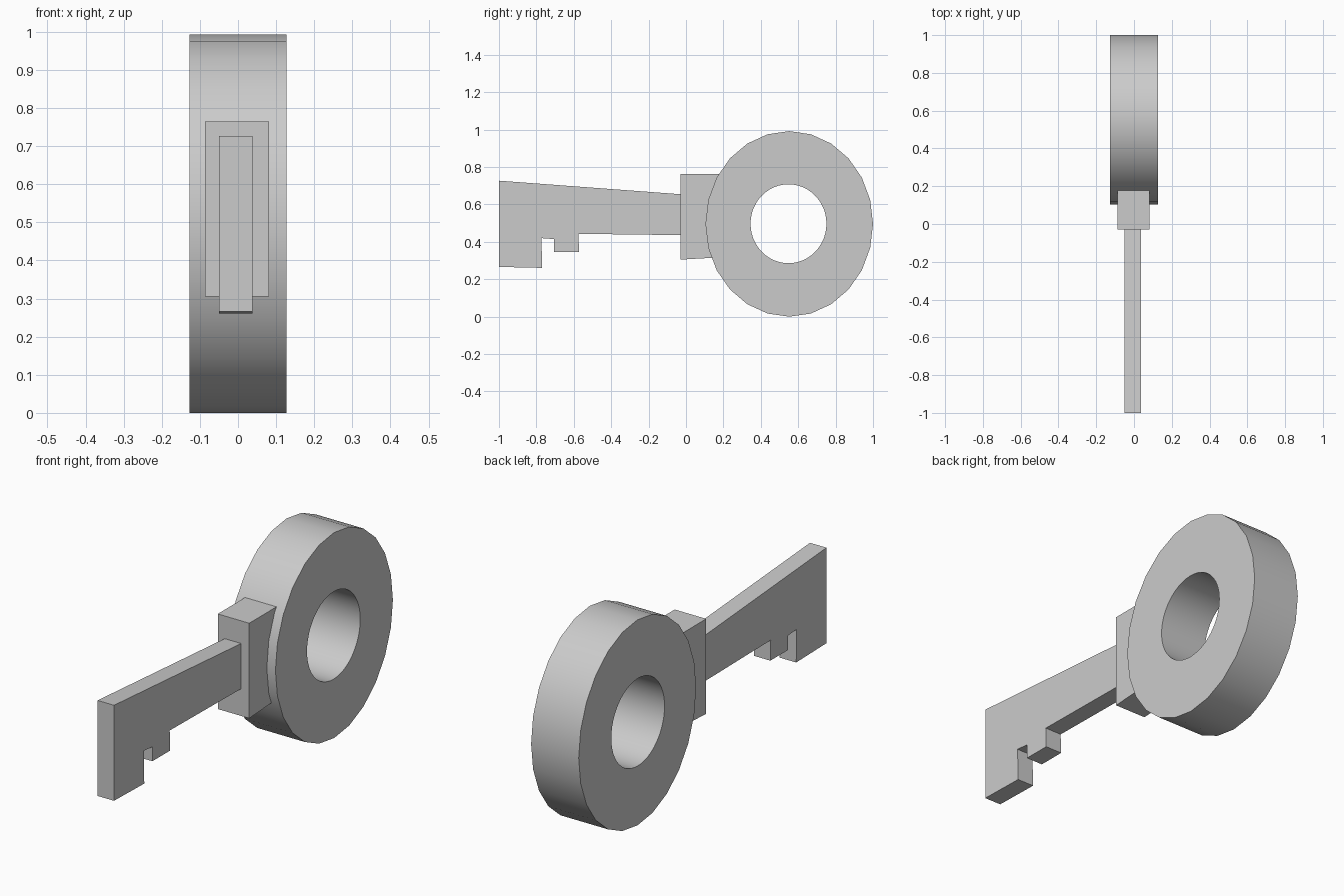
import bpy, bmesh
from math import sin, cos, pi

if "Cube" in bpy.data.objects:
    bpy.data.objects.remove(bpy.data.objects["Cube"])


def ellipse(cy, cz, ry, rz, sides):
    return [(cy + ry * cos(2 * pi * i / sides), cz + rz * sin(2 * pi * i / sides))
            for i in range(sides)]


def slab(name, loops, x0, x1, smooth=False):
    """Fill closed (y, z) outlines, later ones being holes, and extrude along x."""
    bm = bmesh.new()
    edges = []
    for loop in loops:
        vs = [bm.verts.new((x0, y, z)) for y, z in loop]
        edges += [bm.edges.new((vs[i - 1], vs[i])) for i in range(len(vs))]
    if len(loops) == 1:
        bmesh.ops.contextual_create(bm, geom=edges)
    else:
        bmesh.ops.triangle_fill(bm, edges=edges, use_beauty=True)
    ext = bmesh.ops.extrude_face_region(bm, geom=bm.faces[:])
    moved = [g for g in ext["geom"] if isinstance(g, bmesh.types.BMVert)]
    bmesh.ops.translate(bm, verts=moved, vec=(x1 - x0, 0, 0))
    bmesh.ops.recalc_face_normals(bm, faces=bm.faces[:])
    mesh = bpy.data.meshes.new(name)
    bm.to_mesh(mesh)
    bm.free()
    obj = bpy.data.objects.new(name, mesh)
    bpy.context.collection.objects.link(obj)
    if smooth:
        bpy.ops.object.select_all(action='DESELECT')
        obj.select_set(True)
        bpy.context.view_layer.objects.active = obj
        bpy.ops.object.shade_smooth_by_angle(angle=pi / 6)
    return obj


# Ring handle: 24-sided rim with a rounder finger hole
slab("ring_handle",
     [ellipse(0.552, 0.496, 0.448, 0.496, 24), ellipse(0.548, 0.497, 0.203, 0.211, 48)],
     -0.127, 0.127, smooth=True)

# Collar block joining the handle to the blade
slab("collar",
     [[(-0.03, 0.305), (0.23, 0.32), (0.23, 0.764), (-0.03, 0.764)]],
     -0.087, 0.081)

# Tapered blade with its two teeth
slab("blade",
     [[(-1.0, 0.727), (-0.02, 0.654), (-0.02, 0.436), (-0.575, 0.443),
       (-0.572, 0.345), (-0.707, 0.345), (-0.707, 0.415), (-0.773, 0.42),
       (-0.769, 0.261), (-1.0, 0.266)]],
     -0.05, 0.038)
